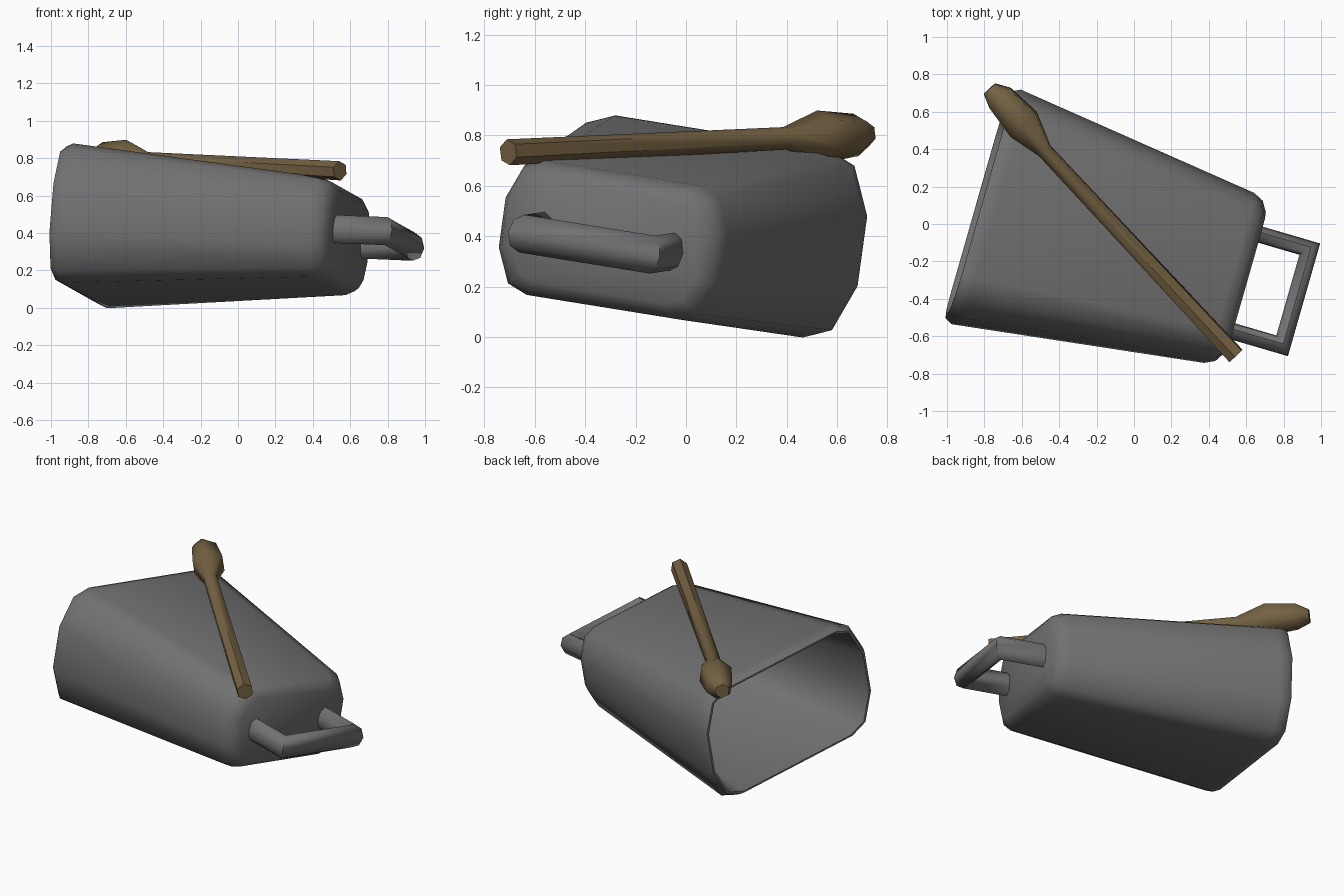
import bpy, bmesh, math
from mathutils import Vector, Matrix

cube = bpy.data.objects.get("Cube")
if cube:
    bpy.data.objects.remove(cube, do_unlink=True)


def material(name, rgb):
    m = bpy.data.materials.new(name)
    m.use_nodes = True
    m.diffuse_color = (*rgb, 1)
    bsdf = next(n for n in m.node_tree.nodes if n.type == 'BSDF_PRINCIPLED')
    bsdf.inputs["Base Color"].default_value = (*rgb, 1)
    return m


def frame(origin, axis, side):
    """Frame with local x along the axis, y to the side and z square to both."""
    a = Vector(axis).normalized()
    w = Vector(side)
    w = (w - a * w.dot(a)).normalized()
    m = Matrix((a, w, a.cross(w))).transposed().to_4x4()
    m.translation = origin
    return m


def loft(name, rings, place, mat, angle):
    """Skin a list of equal rings, cap both ends and place the result."""
    bm = bmesh.new()
    loops = [[bm.verts.new(place @ Vector(p)) for p in r] for r in rings]
    n = len(loops[0])
    for r, s in zip(loops, loops[1:]):
        for i in range(n):
            j = (i + 1) % n
            bm.faces.new((r[i], r[j], s[j], s[i]))
    bm.faces.new(loops[0])
    bm.faces.new(loops[-1])
    bmesh.ops.recalc_face_normals(bm, faces=bm.faces)
    mesh = bpy.data.meshes.new(name)
    bm.to_mesh(mesh)
    bm.free()
    mesh.materials.append(mat)
    ob = bpy.data.objects.new(name, mesh)
    bpy.context.collection.objects.link(ob)
    bpy.ops.object.select_all(action='DESELECT')
    ob.select_set(True)
    bpy.context.view_layer.objects.active = ob
    bpy.ops.object.shade_smooth_by_angle(angle=math.radians(angle))
    return ob


grey = material("dark_grey_metal", (0.165, 0.165, 0.165))
brown = material("brown_wood", (0.175, 0.12, 0.055))

# Bell: a tapered, hollow shell with rounded corners, lying on its side
bell = frame((-0.82, 0.10, 0.44), (1.42, -0.415, -0.06), (0.268, 0.952, -0.153))
quarter = [(0.64, 0.14), (0.56, 0.33), (0.446, 0.377)]
half = quarter + [(-y, z) for y, z in reversed(quarter)]
section = half + [(-y, -z) for y, z in half]
# depth, width scale, height scale: inner floor, out to the bevelled mouth, back to the closed end
steps = [(1.41, 0.54, 0.50), (1.36, 0.67, 0.65), (-0.01, 0.945, 0.93),
         (-0.01, 0.967, 0.957), (0.03, 1.0, 1.0), (0.07, 0.992, 0.992),
         (1.385, 0.725, 0.715), (1.44, 0.685, 0.66), (1.475, 0.60, 0.55)]
loft("bell_shell", [[(d, y * sy, z * sz) for y, z in section] for d, sy, sz in steps],
     bell, grey, 58)

# Handle: an oval bar bent into a mitred U on the closed end
base, reach, spread = 1.42, 1.758, 0.272
oval = [(0.045 * math.cos(t), 0.076 * math.sin(t))
        for t in (math.tau * i / 8 for i in range(8))]
rings = []
for far, side in ((0, -1), (1, -1), (1, 1), (0, 1)):
    rings.append([(reach + o if far else base, side * (spread + o), h)
                  for o, h in oval])
loft("handle", rings, bell, grey, 50)

# Drumstick: a six-sided shaft with a swollen head, resting across the bell
stick = frame((0.545, -0.705, 0.733), (-1.035, 1.11, 0.056), (1.11, 1.035, 0))
# distance, radius, sideways drift
profile = [(0, 0.052, 0), (1.5, 0.045, 0), (1.68, 0.105, 0.014),
           (1.87, 0.085, 0.018), (1.945, 0.045, 0.01)]
rings = [[(d, drift + r * math.cos(t), r * math.sin(t))
          for t in (math.tau * (i + 0.5) / 6 - 0.14 for i in range(6))]
         for d, r, drift in profile]
loft("drumstick", rings, stick, brown, 59.6)
